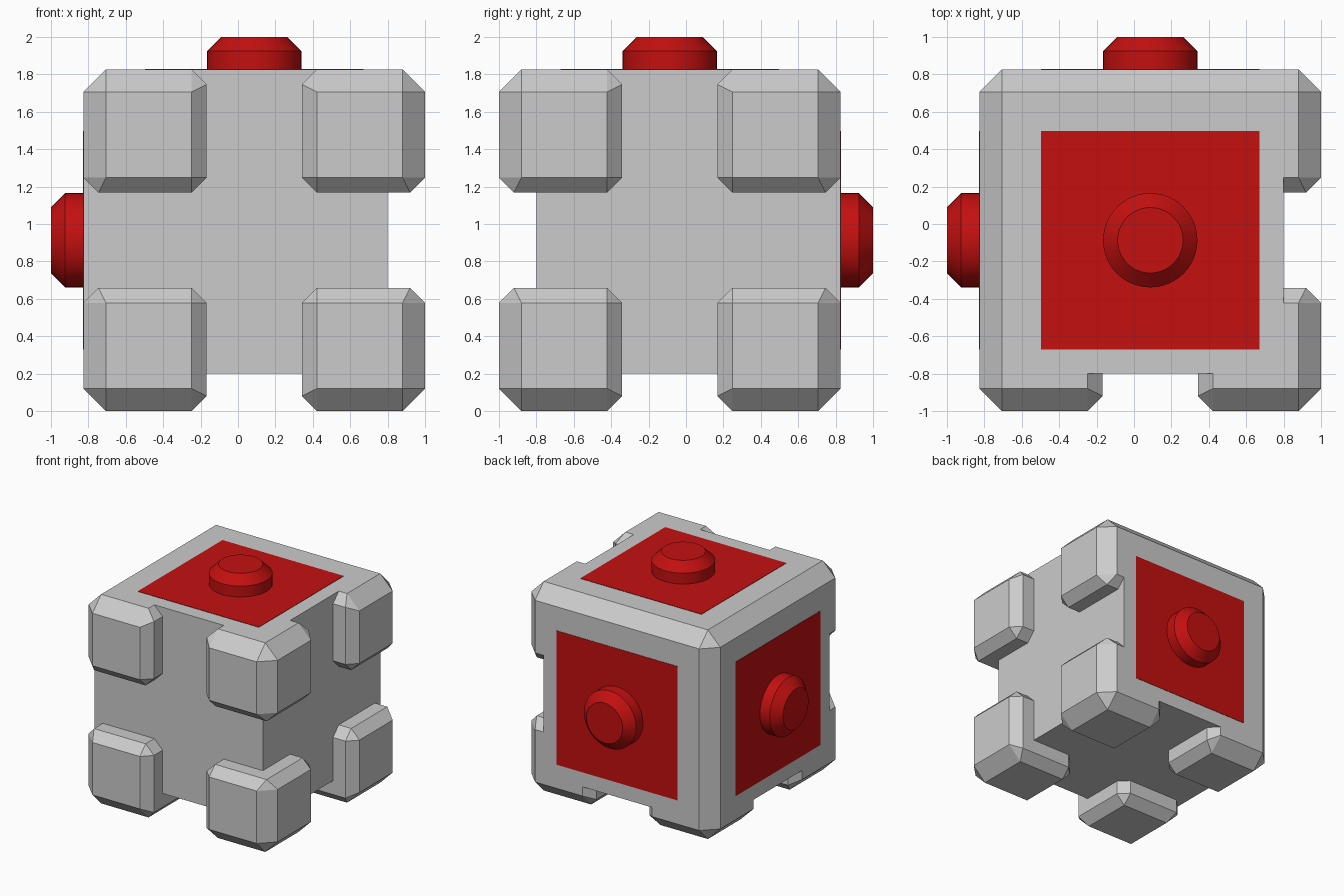
import bpy, bmesh
from itertools import product
from mathutils import Vector, Matrix

if "Cube" in bpy.data.objects:
    bpy.data.objects.remove(bpy.data.objects["Cube"])

# Local design space: open faces at +x,+y,+z, plated faces at -x,-y,-z.
# Half turn about x plus a lift brings it to the final frame.
WORLD = Matrix(((1, 0, 0, 0), (0, -1, 0, 0), (0, 0, -1, 1), (0, 0, 0, 1)))
LO, HI, CORE = -0.826, 1.0, 0.80
MID = (LO + HI) / 2
GAP = 0.255            # half width of the channels
OUT, INN = 0.12, 0.08  # outer and inner chamfers
AXES = "xyz"
NAMES = ("left_side", "back", "top")

red = bpy.data.materials.new("red")
red.diffuse_color = (0.55, 0.005, 0.005, 1)
red.use_nodes = True
red.node_tree.nodes["Principled BSDF"].inputs["Base Color"].default_value = red.diffuse_color


def finish(name, bm, matrix=Matrix(), mat=None):
    bm.transform(WORLD @ matrix)
    bmesh.ops.recalc_face_normals(bm, faces=bm.faces)
    me = bpy.data.meshes.new(name)
    bm.to_mesh(me)
    bm.free()
    ob = bpy.data.objects.new(name, me)
    bpy.context.collection.objects.link(ob)
    if mat:
        me.materials.append(mat)
    return ob


def box(lo, hi):
    bm = bmesh.new()
    bmesh.ops.create_cube(bm, size=1)
    for v in bm.verts:
        v.co = Vector([lo[i] if v.co[i] < 0 else hi[i] for i in range(3)])
    return bm


# core cube, chamfered where two plated faces meet
bm = box((LO,) * 3, (CORE,) * 3)
edges = [e for e in bm.edges
         if sum(all(v.co[i] < 0 for v in e.verts) for i in range(3)) >= 2]
bmesh.ops.bevel(bm, geom=edges, offset=OUT, segments=1, affect='EDGES', profile=0.5)
finish("core_body", bm)


# corner blocks: hull of three inset points per corner
def corner_block(signs):
    bm = bmesh.new()
    for outer in product((True, False), repeat=3):
        corner = [MID + s * ((HI - MID) if o else GAP) for s, o in zip(signs, outer)]
        for face in range(3):
            p = list(corner)
            for i in range(3):
                if i != face:
                    inset = OUT if outer[i] and outer[face] else INN
                    p[i] += -signs[i] * inset if outer[i] else signs[i] * inset
            bm.verts.new(p)
    bmesh.ops.convex_hull(bm, input=bm.verts)
    bmesh.ops.dissolve_limit(bm, angle_limit=0.01, verts=bm.verts, edges=bm.edges)
    name = "corner_block_" + "".join(a if s > 0 else "o" for a, s in zip(AXES, signs))
    finish(name, bm)


for signs in product((1, -1), repeat=3):
    if signs != (-1, -1, -1):   # that corner is already formed by the core
        corner_block(signs)

# red panel and round button on each plated face
for axis, name in enumerate(NAMES):
    lo, hi = [MID - 0.585] * 3, [MID + 0.585] * 3
    lo[axis], hi[axis] = LO - 0.003, LO + 0.02
    finish(name + "_panel", box(lo, hi), mat=red)

    # button profile (radius, height) turned about z
    bm = bmesh.new()
    prof = [(0, -0.02), (0.252, -0.02), (0.252, 0.098), (0.175, 0.174), (0, 0.174)]
    vs = [bm.verts.new((r, 0, h)) for r, h in prof]
    es = [bm.edges.new(pair) for pair in zip(vs, vs[1:])]
    bmesh.ops.spin(bm, geom=vs + es, axis=(0, 0, 1), cent=(0, 0, 0),
                   angle=6.283185307, steps=48)
    bmesh.ops.remove_doubles(bm, verts=bm.verts, dist=1e-4)
    pos = Vector((MID,) * 3)
    pos[axis] = LO
    normal = Vector([-1 if i == axis else 0 for i in range(3)])
    turn = Vector((0, 0, 1)).rotation_difference(normal).to_matrix().to_4x4()
    ob = finish(name + "_button", bm, Matrix.Translation(pos) @ turn, red)
    bpy.ops.object.select_all(action='DESELECT')
    ob.select_set(True)
    bpy.context.view_layer.objects.active = ob
    bpy.ops.object.shade_smooth_by_angle(angle=0.5)
